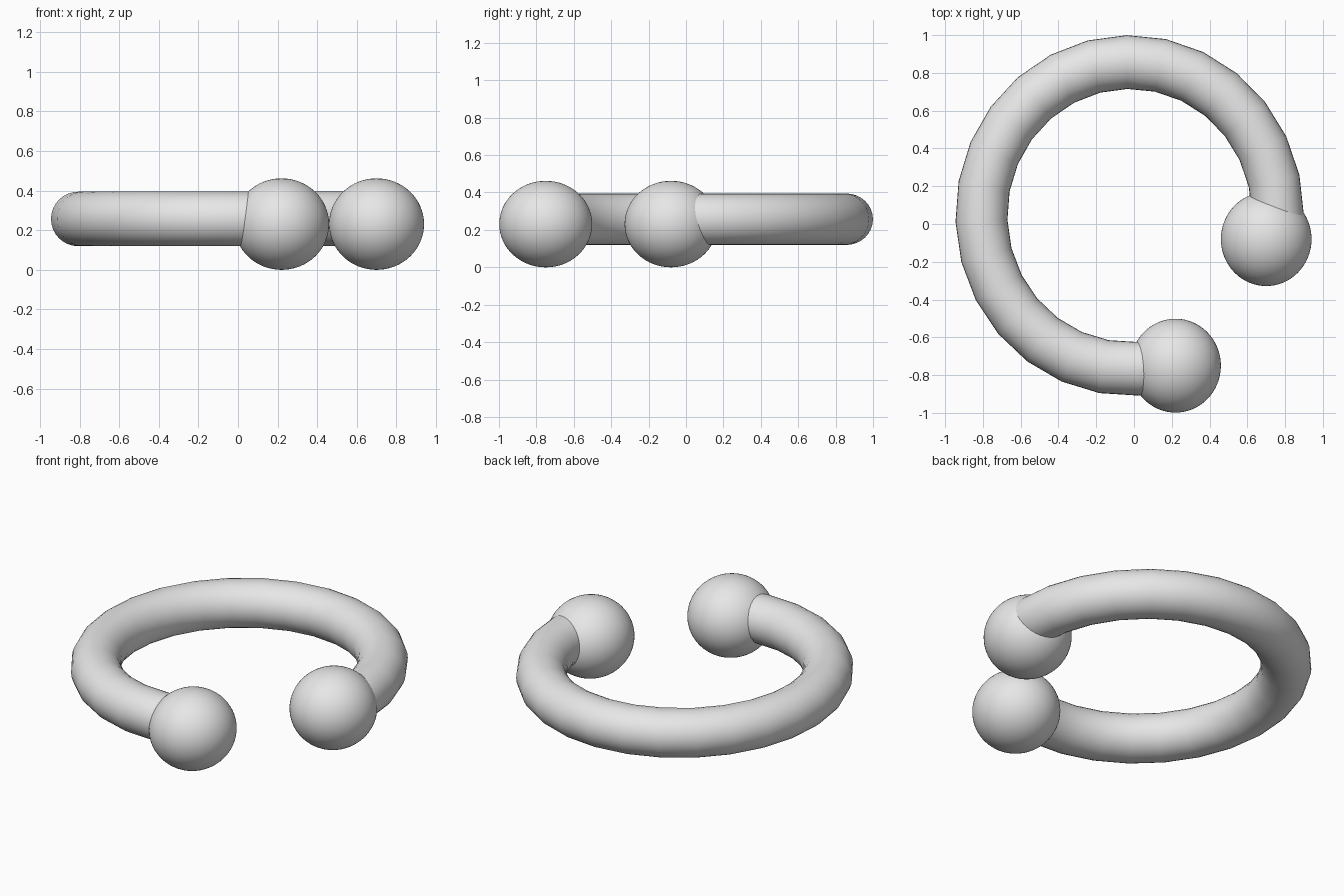
import bpy
import bmesh
from math import cos, sin, radians, tau

cube = bpy.data.objects.get("Cube")
if cube:
    bpy.data.objects.remove(cube)

# Single plain grey finish
GREY = (0.8, 0.8, 0.8, 1)
grey = bpy.data.materials.new("plain_grey")
grey.use_nodes = True
grey.diffuse_color = GREY
grey.node_tree.nodes["Principled BSDF"].inputs["Base Color"].default_value = GREY

STRETCH = 1.035  # the whole shape is slightly longer in y


def add_part(name, bm, location, scale):
    """Turn a bmesh into a smooth, grey object."""
    bmesh.ops.recalc_face_normals(bm, faces=bm.faces)
    mesh = bpy.data.meshes.new(name)
    bm.to_mesh(mesh)
    bm.free()
    mesh.materials.append(grey)
    obj = bpy.data.objects.new(name, mesh)
    obj.location = location
    obj.scale = scale
    bpy.context.collection.objects.link(obj)
    bpy.ops.object.select_all(action="DESELECT")
    obj.select_set(True)
    bpy.context.view_layer.objects.active = obj
    bpy.ops.object.shade_smooth_by_angle(angle=radians(35))
    return obj


# Open ring: a round tube swept in straight segments, both ends inside the balls
RING_RADIUS, TUBE_RADIUS, SIDES = 0.785, 0.1375, 32
bm = bmesh.new()
loops = []
for step in range(24):
    a = radians(-13 + 13 * step)
    loop = []
    for side in range(SIDES):
        t = tau * side / SIDES
        r = RING_RADIUS + TUBE_RADIUS * cos(t)
        loop.append(bm.verts.new((r * cos(a), r * sin(a), TUBE_RADIUS * sin(t))))
    loops.append(loop)
for one, two in zip(loops, loops[1:]):
    for i in range(SIDES):
        j = (i + 1) % SIDES
        bm.faces.new((one[i], one[j], two[j], two[i]))
bm.faces.new(loops[0])
bm.faces.new(loops[-1])
add_part("open_ring", bm, (-0.023, 0.045, 0.257), (1, STRETCH, 1))

# Ball on each end of the ring
for name, x, y in (("left_ball", 0.70, -0.08), ("front_ball", 0.22, -0.75)):
    bm = bmesh.new()
    bmesh.ops.create_uvsphere(bm, u_segments=64, v_segments=32, radius=0.24)
    add_part(name, bm, (x, y, 0.231), (1, STRETCH, 0.963))
